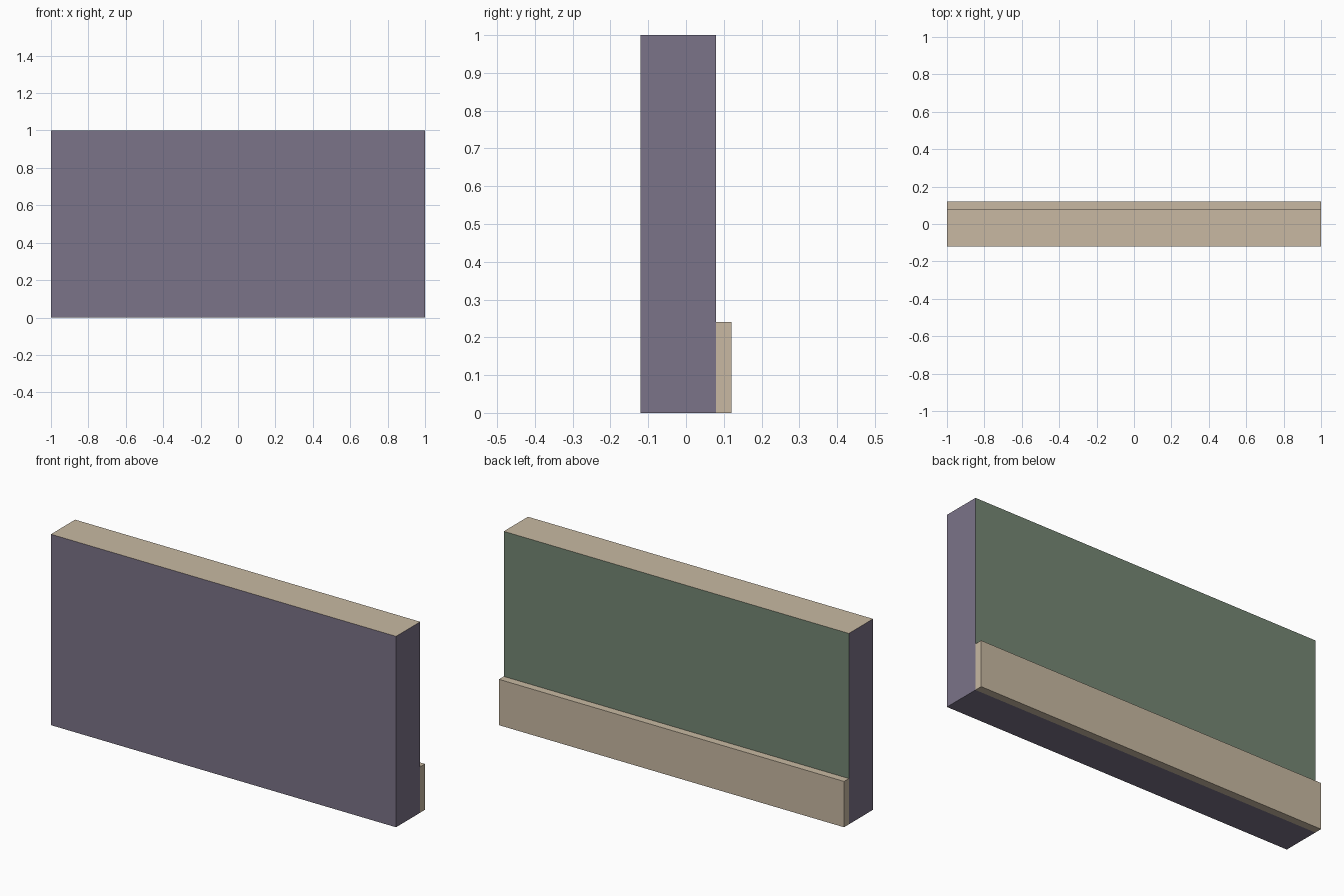
import bpy, bmesh

if "Cube" in bpy.data.objects:
    bpy.data.objects.remove(bpy.data.objects["Cube"])


def material(name, srgb):
    # diffuse_color is linear, so convert from 0-255 sRGB
    lin = [((c / 255 + 0.055) / 1.055) ** 2.4 for c in srgb]
    m = bpy.data.materials.new(name)
    m.diffuse_color = (*lin, 1)
    m.use_nodes = True
    m.node_tree.nodes["Principled BSDF"].inputs["Base Color"].default_value = m.diffuse_color
    return m


purple = material("purple_grey_plaster", (123, 115, 136))
green = material("sage_green_paint", (117, 135, 116))
tan = material("tan_trim", (200, 185, 162))


def box(name, lo, hi, mats, rule=lambda n: 0):
    bm = bmesh.new()
    bmesh.ops.create_cube(bm, size=1)
    for v in bm.verts:
        v.co = [lo[i] if v.co[i] < 0 else hi[i] for i in range(3)]
    bm.normal_update()
    for f in bm.faces:
        f.material_index = rule(f.normal)
    me = bpy.data.meshes.new(name)
    bm.to_mesh(me)
    bm.free()
    for m in mats:
        me.materials.append(m)
    ob = bpy.data.objects.new(name, me)
    bpy.context.collection.objects.link(ob)
    return ob


# Wall slab: purple shell, green inner (back) face, tan cut top
box("wall", (-1, -0.12, 0), (1, 0.08, 1), [purple, green, tan],
    lambda n: 1 if n.y > 0.5 else 2 if n.z > 0.5 else 0)

# Skirting board along the foot of the inner face
box("skirting_board", (-1, 0.08, 0), (1, 0.12, 0.24), [tan])
